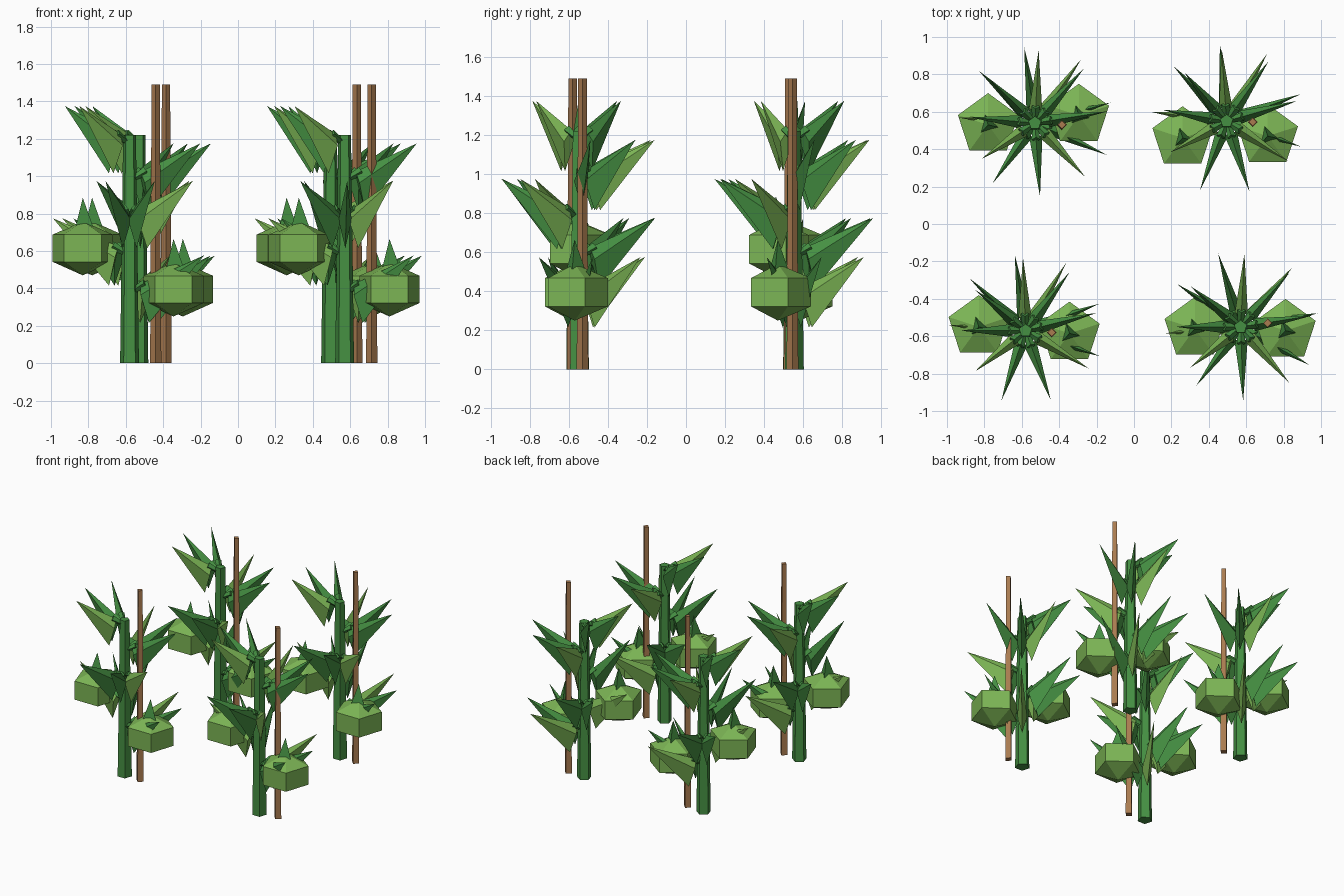
import bpy, bmesh, math
from mathutils import Vector, Matrix

cube = bpy.data.objects.get("Cube")
if cube:
    bpy.data.objects.remove(cube, do_unlink=True)


def material(name, rgb):
    m = bpy.data.materials.new(name)
    m.use_nodes = True
    m.diffuse_color = (*rgb, 1)
    m.node_tree.nodes["Principled BSDF"].inputs["Base Color"].default_value = (*rgb, 1)
    return m


LIGHT = material("light green", (0.2, 0.46, 0.09))
DARK = material("deep green", (0.06, 0.28, 0.055))
WOOD = material("stake brown", (0.4, 0.2, 0.08))


def finish(name, bm, mat, loc):
    bmesh.ops.recalc_face_normals(bm, faces=bm.faces)
    mesh = bpy.data.meshes.new(name)
    bm.to_mesh(mesh)
    bm.free()
    mesh.materials.append(mat)
    obj = bpy.data.objects.new(name, mesh)
    obj.location = loc
    bpy.context.collection.objects.link(obj)
    return obj


def cone(name, sides, r1, r2, height, mat, loc, turn=0):
    """Upright tapered prism standing on loc."""
    bm = bmesh.new()
    bmesh.ops.create_cone(bm, cap_ends=True, segments=sides, radius1=r1, radius2=r2,
                          depth=height, matrix=Matrix.Translation((0, 0, height / 2))
                          @ Matrix.Rotation(turn, 4, 'Z'))
    return finish(name, bm, mat, loc)


def leaf(name, loc, heading, reach, mat):
    """Deep keeled blade rising outward to a sharp tip."""
    bm = bmesh.new()
    points = [(0.06, 0, 0), (0.075, 0.035, -0.06), (0.11, 0, -0.21), (0.075, -0.035, -0.06)]
    ring = [bm.verts.new(p) for p in points]
    tip = bm.verts.new((reach, 0, 0.15))
    bm.faces.new(ring)
    for i in range(4):
        bm.faces.new((ring[i], ring[(i + 1) % 4], tip))
    finish(name, bm, mat, loc).rotation_euler.z = heading


def petiole(name, loc, heading):
    """Short stub joining a leaf to the stem."""
    bm = bmesh.new()
    lean = Matrix.Rotation(math.radians(60), 4, 'Y')
    bmesh.ops.create_cone(bm, cap_ends=True, segments=4, radius1=0.014, radius2=0.024,
                          depth=0.09, matrix=Matrix.Translation((0.05, 0, -0.02)) @ lean)
    finish(name, bm, DARK, loc).rotation_euler.z = heading


def fruit(name, loc, turn):
    """Faceted five-sided fruit with a pointed cap."""
    bm = bmesh.new()
    bmesh.ops.create_uvsphere(bm, u_segments=5, v_segments=3, radius=1)
    bmesh.ops.transform(bm, verts=bm.verts, matrix=Matrix.Rotation(turn, 4, 'Z')
                        @ Matrix.Diagonal((0.196, 0.196, 0.145, 1)))
    finish(name, bm, LIGHT, loc)
    cone(name + "_cap", 3, 0.055, 0, 0.15, DARK, Vector(loc) + Vector((0, 0, 0.12)), 0.3)


# stem, stake, left-hand fruit, right-hand fruit, leaf headings from top to bottom
plants = {
    "front_left": ((-0.58, -0.57), (-0.44, -0.58), (-0.83, -0.55), (-0.345, -0.585),
                   (180, 53, -70, 137, 20)),
    "back_left": ((-0.53, 0.54), (-0.385, 0.53), (-0.78, 0.53), (-0.295, 0.58),
                  (175, 48, -86, 137, 15)),
    "front_right": ((0.57, -0.55), (0.715, -0.53), (0.325, -0.56), (0.81, -0.57),
                    (180, 48, -88, 146, 10)),
    "back_right": ((0.495, 0.55), (0.635, 0.545), (0.26, 0.46), (0.715, 0.47),
                   (170, 55, -72, 134, 20)),
}
REACH = (0.345, 0.39, 0.395, 0.41, 0.42)
LIGHT_SIDE = (1, 1, 1, 1, 1)

for name, (stem, stake, fruit_a, fruit_b, headings) in plants.items():
    cone(name + "_stem", 5, 0.053, 0.036, 1.22, DARK, (*stem, 0))
    cone(name + "_stake", 4, 0.03, 0.022, 1.49, WOOD, (*stake, 0))
    fruit(name + "_upper_fruit", (*fruit_a, 0.615), 0)
    fruit(name + "_lower_fruit", (*fruit_b, 0.395), 0)
    # five tiers of three leaves spiralling down the stem
    for tier, middle in enumerate(headings):
        loc = (*stem, 1.225 - 0.2 * tier)
        for side in (-1, 0, 1):
            heading = math.radians(middle + 39 * side)
            mat = LIGHT if side == LIGHT_SIDE[tier] else DARK
            label = f"{name}_leaf_{tier}_{side + 1}"
            leaf(label, loc, heading, REACH[tier], mat)
            petiole(label + "_petiole", loc, heading)
